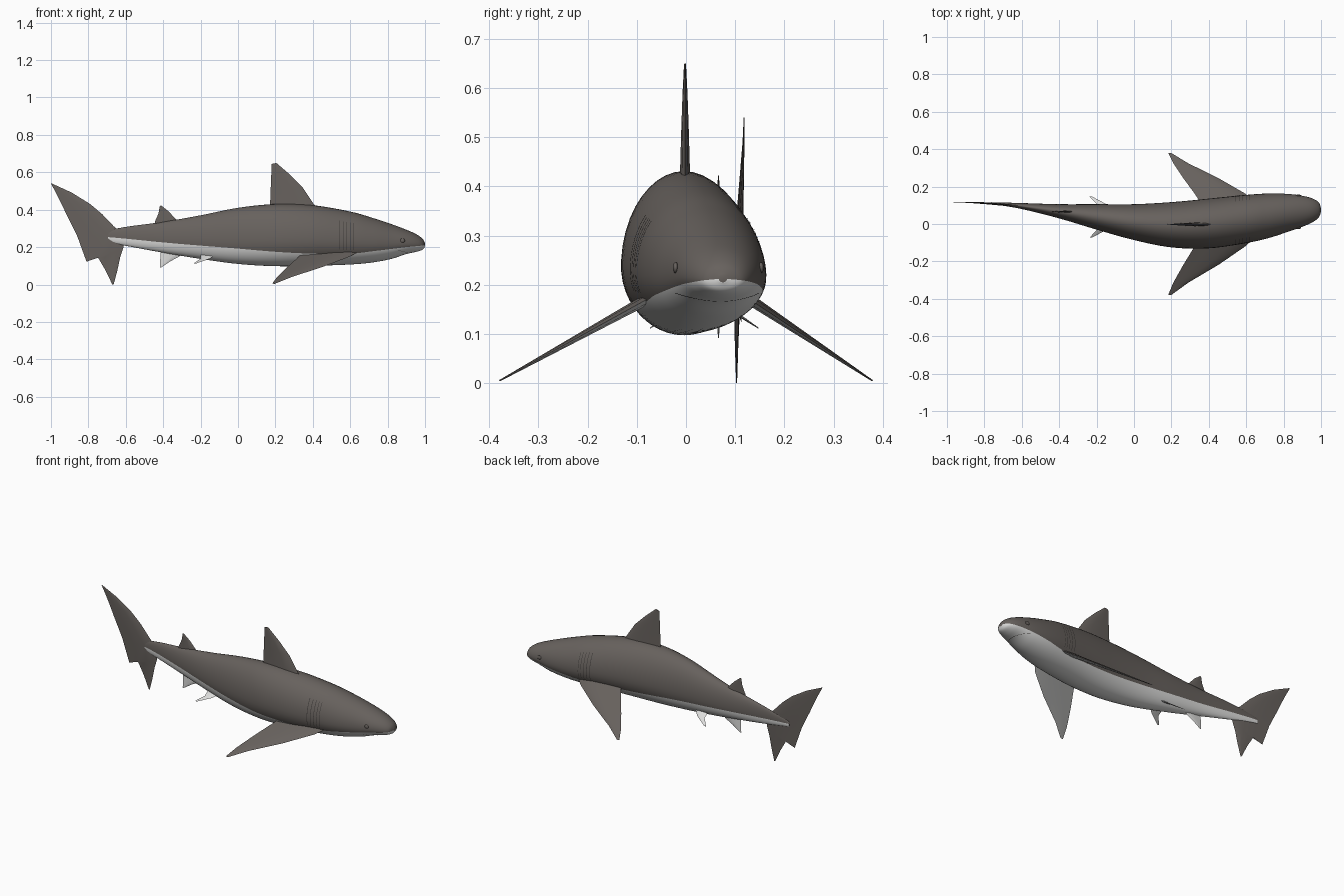
import bpy, bmesh, math
from mathutils import Vector

if "Cube" in bpy.data.objects:
    bpy.data.objects.remove(bpy.data.objects["Cube"])


def material(name, rgb):
    m = bpy.data.materials.new(name)
    m.diffuse_color = (*rgb, 1)
    m.use_nodes = True
    m.node_tree.nodes["Principled BSDF"].inputs["Base Color"].default_value = m.diffuse_color
    return m


DARK = material("brown grey skin", (0.135, 0.12, 0.11))
WHITE = material("pale belly", (0.72, 0.72, 0.71))
SLIT = material("slit shadow", (0.05, 0.045, 0.042))


def finish(name, bm, mats, angle=35):
    bmesh.ops.recalc_face_normals(bm, faces=bm.faces)
    me = bpy.data.meshes.new(name)
    bm.to_mesh(me)
    bm.free()
    for m in mats:
        me.materials.append(m)
    me.shade_smooth()
    me.set_sharp_from_angle(angle=math.radians(angle))
    ob = bpy.data.objects.new(name, me)
    bpy.context.collection.objects.link(ob)
    return ob


# Body stations: x, centre y, half width, top z, bottom z, colour line z
STATIONS = [
    (-.775, .112, .004, .268, .240, .258), (-.74, .110, .006, .280, .235, .257),
    (-.6, .096, .016, .308, .207, .245), (-.4, .068, .038, .335, .170, .225),
    (-.2, .038, .068, .370, .137, .208), (0, .010, .096, .410, .110, .192),
    (.2, -.004, .121, .430, .098, .175), (.4, .003, .133, .424, .100, .165),
    (.6, .027, .129, .390, .107, .165), (.72, .044, .119, .356, .118, .178),
    (.82, .059, .102, .323, .137, .190), (.9, .068, .083, .293, .163, .200),
    (.955, .073, .063, .268, .175, .205), (.988, .075, .040, .243, .187, .209),
    (1.0, .075, .008, .220, .205, .212)]


def station(u):
    """Catmull-Rom blend of the body stations."""
    last = len(STATIONS) - 1
    i = min(int(u), last - 1)
    t = u - i
    p0, p1, p2, p3 = (STATIONS[max(0, min(last, i + k))] for k in (-1, 0, 1, 2))
    return [.5 * (2 * b + (c - a) * t + (2 * a - 5 * b + 4 * c - d) * t * t
                  + (3 * b - a - 3 * c + d) * t ** 3)
            for a, b, c, d in zip(p0, p1, p2, p3)]


def surface(u, a, lift=0.0):
    x, yc, hw, zt, zb, _ = station(u)
    zc = zb + .42 * (zt - zb)
    h = zt - zc if math.sin(a) > 0 else zc - zb
    return Vector((x, yc + (hw + lift) * math.cos(a), zc + (h + lift) * math.sin(a)))


def line_angle(u):
    _, _, _, zt, zb, zl = station(u)
    zc = zb + .42 * (zt - zb)
    s = (zl - zc) / (zt - zc if zl > zc else zc - zb)
    return math.asin(max(-.9, min(.9, s)))


# Body, with a ring vertex lying on the colour line at each side
UP, LOW, PER = 28, 16, 6
bm = bmesh.new()
rings = []
for k in range((len(STATIONS) - 1) * PER + 1):
    u = k / PER
    a = line_angle(u)
    angles = [a + (math.pi - 2 * a) * j / UP for j in range(UP)]
    angles += [math.pi - a + (math.pi + 2 * a) * j / LOW for j in range(LOW)]
    rings.append([bm.verts.new(surface(u, b)) for b in angles])
n = UP + LOW
for r, q in zip(rings, rings[1:]):
    for j in range(n):
        f = bm.faces.new((r[j], r[(j + 1) % n], q[(j + 1) % n], q[j]))
        f.material_index = int(j >= UP)
for r in (rings[0], rings[-1]):
    bm.faces.new(r)
finish("body", bm, [DARK, WHITE], 60)


def fin(name, sections, normal, mats=(DARK,)):
    """Loft lens sections given as (leading point, trailing point, half thickness)."""
    bm = bmesh.new()
    normal = Vector(normal).normalized()
    loops = []
    for le, te, t in sections:
        le, te = Vector(le), Vector(te)
        prof = [(0, 0), (.1, .65), (.35, 1), (.7, .55), (1, 0), (.7, -.55), (.35, -1), (.1, -.65)]
        loops.append([bm.verts.new(le.lerp(te, c) + normal * t * h) for c, h in prof])
    for r, q in zip(loops, loops[1:]):
        for j in range(8):
            bm.faces.new((r[j], r[(j + 1) % 8], q[(j + 1) % 8], q[j]))
    bm.faces.new(loops[0])
    bm.faces.new(loops[-1])
    bmesh.ops.recalc_face_normals(bm, faces=bm.faces)
    if len(mats) > 1:                      # pale underside
        for f in bm.faces:
            f.material_index = int(f.normal.z < 0)
    return finish(name, bm, mats)


def upright(name, y, rows, mats=(DARK,)):
    """Fin in a plane of constant y; rows are (lead x, lead z, trail x, trail z, t)."""
    fin(name, [((a, y, b), (c, y, d), t) for a, b, c, d, t in rows], (0, 1, 0), mats)


# Fins on the midline
upright("dorsal_fin", -.002, [
    (.44, .39, .17, .39, .012), (.405, .43, .172, .44, .010), (.345, .52, .175, .52, .0075),
    (.275, .59, .178, .59, .005), (.205, .65, .18, .645, .002)])
upright("rear_dorsal_fin", .066, [
    (-.31, .325, -.445, .31, .006), (-.335, .352, -.445, .335, .005),
    (-.37, .39, -.425, .38, .003), (-.41, .422, -.418, .42, .001)])
upright("anal_fin", .066, [
    (-.29, .18, -.41, .20, .005), (-.31, .152, -.415, .165, .004),
    (-.36, .125, -.416, .125, .003), (-.41, .092, -.418, .092, .001)], (WHITE,))


# Tail fin follows the bend of the body
def bend(x):
    return .118 - .022 * ((x + 1) / .4) ** 2


TAIL = [(-.665, .0, -.672, .0, .001), (-.645, .075, -.708, .075, .003),
        (-.63, .145, -.75, .147, .004), (-.615, .19, -.81, .122, .005),
        (-.60, .255, -.858, .255, .006), (-.665, .312, -.885, .31, .006),
        (-.725, .375, -.915, .37, .005), (-.79, .43, -.943, .43, .004),
        (-.89, .492, -.972, .488, .002), (-.995, .54, -1.0, .54, .0008)]
fin("tail_fin", [((a, bend(a), b), (c, bend(c), d), t) for a, b, c, d, t in TAIL], (.1, 1, 0))

# Paired fins
for side, s in (("left", 1), ("right", -1)):
    root, tip = .027 + s * .08, s * .379
    rows = []
    for f, le, te in ((0, .66, .36), (.2, .597, .325), (.5, .455, .265), (.8, .29, .21), (1, .2, .183)):
        y, z = root + (tip - root) * f, .185 - .18 * f
        rows.append(((le, y, z), (te, y, z), .012 - .0105 * f))
    fin(side + "_pectoral_fin", rows, (0, s * .53, .85), (DARK, WHITE))
    rows = []
    for f, le, te in ((0, -.11, -.2), (.5, -.15, -.2), (1, -.225, -.238)):
        y, z = .037 + s * (.03 + .08 * f), .165 - .053 * f
        rows.append(((le, y, z), (te, y, z), .005 - .004 * f))
    fin(side + "_pelvic_fin", rows, (0, s * .5, .85), (WHITE,))


def strip(name, path, du, mat):
    """Thin ribbon lying on the body along (u, angle) points."""
    bm = bmesh.new()
    pairs = [[bm.verts.new(surface(u + d, a, .0015)) for d in (-du, du)] for u, a in path]
    for p, q in zip(pairs, pairs[1:]):
        bm.faces.new((p[0], p[1], q[1], q[0]))
    finish(name, bm, [mat])


# Five gill slits on each side
for side in ("left", "right"):
    for i in range(5):
        path = []
        for j in range(11):
            a = math.radians(-20 + 6 * j)
            path.append((7.68 + .105 * i, a if side == "left" else math.pi - a))
        strip(f"{side}_gill_slit_{i + 1}", path, .009, SLIT)

# Mouth line under the snout
strip("mouth", [(11.3 - .9 * t * t, math.radians(-90 + 62 * t))
                for t in (k / 10 for k in range(-10, 11))], .02, SLIT)

# Low eye bumps
for side, a in (("left", 12), ("right", 168)):
    bm = bmesh.new()
    bmesh.ops.create_uvsphere(bm, u_segments=16, v_segments=8, radius=.014)
    bmesh.ops.scale(bm, vec=(1, .4, .8), verts=bm.verts)
    bmesh.ops.translate(bm, vec=surface(10.7, math.radians(a)), verts=bm.verts)
    finish(side + "_eye", bm, [DARK], 60)
